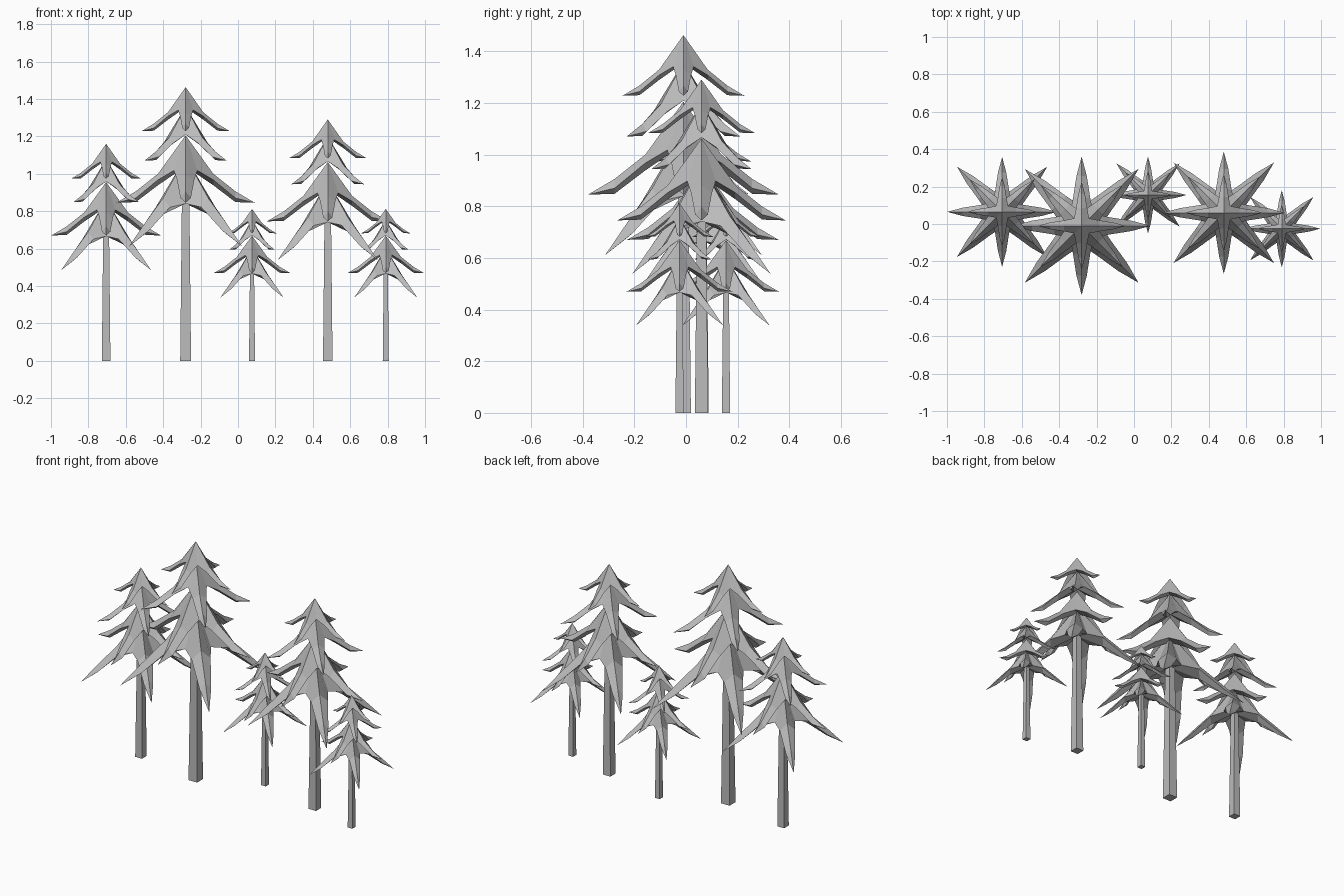
import bpy
import bmesh
from math import cos, sin, pi
from mathutils import Vector

cube = bpy.data.objects.get("Cube")
if cube:
    bpy.data.objects.remove(cube, do_unlink=True)

grey = bpy.data.materials.new("plain grey")
grey.use_nodes = True
grey.diffuse_color = (0.5, 0.5, 0.5, 1)
grey.node_tree.nodes["Principled BSDF"].inputs["Base Color"].default_value = (0.5, 0.5, 0.5, 1)

# Branch sections: distance along branch, half width, ridge drop, edge drop, keel drop
FLARED = [(0.4, 0.125, 0.57, 0.66, 0.74), (0.72, 0.075, 0.83, 0.93, 0.99)]
STRAIGHT = [(0.4, 0.125, 0.46, 0.56, 0.64), (0.72, 0.075, 0.74, 0.82, 0.86)]

# Tiers: name, reach, apex height, tip height, turn, branch sections
TIERS = [
    ("top", 0.236, 1.463, 1.228, 0, FLARED),
    ("upper", 0.312, 1.36, 1.07, pi / 4, FLARED),
    ("middle", 0.37, 1.205, 0.845, 0, FLARED),
    ("lower", 0.43, 1.09, 0.61, pi / 4, STRAIGHT),
]


def finish(bm, name, place, scale):
    bmesh.ops.recalc_face_normals(bm, faces=bm.faces)
    mesh = bpy.data.meshes.new(name)
    bm.to_mesh(mesh)
    bm.free()
    mesh.materials.append(grey)
    obj = bpy.data.objects.new(name, mesh)
    obj.location = (*place, 0)
    obj.scale = (scale,) * 3
    bpy.context.collection.objects.link(obj)


def branch_tier(name, place, scale, reach, apex, tip, turn, sections):
    """Four drooping, ridged branches joined around one peak."""
    bm = bmesh.new()
    drop = apex - tip

    def point(along, side, fall, angle):
        x, y = along * reach, side * reach
        return bm.verts.new((x * cos(angle) - y * sin(angle),
                             x * sin(angle) + y * cos(angle), apex - fall * drop))

    peak = point(0, 0, 0, 0)
    hollow = point(0, 0, 0.46, 0)
    angles = [turn + i * pi / 2 for i in range(4)]
    valleys = [point(0.24, 0, 0.52, a + pi / 4) for a in angles]
    for i, a in enumerate(angles):
        right, left = valleys[i - 1], valleys[i]
        # Ring order: ridge, left edge, keel, right edge
        rings = [[peak, left, hollow, right]]
        for along, half, ridge, edge, keel in sections:
            rings.append([point(along, 0, ridge, a), point(along, half, edge, a),
                          point(along, 0, keel, a), point(along, -half, edge, a)])
        for inner, outer in zip(rings, rings[1:]):
            for k in range(4):
                n = (k + 1) % 4
                bm.faces.new((inner[k], inner[n], outer[n], outer[k]))
        end = point(1, 0, 1, a)
        for k in range(4):
            bm.faces.new((rings[-1][k], rings[-1][(k + 1) % 4], end))
    finish(bm, name, place, scale)


def trunk(name, place, scale):
    """Square trunk, narrowing upward into the branches."""
    bm = bmesh.new()
    bmesh.ops.create_cube(bm, size=1)
    for v in bm.verts:
        high = v.co.z > 0
        width = 0.034 if high else 0.058
        v.co = Vector((v.co.x * width, v.co.y * width, 1.15 if high else 0))
    finish(bm, name, place, scale)


# Trees: name, position, scale
TREES = [
    ("far_right_tree", (-0.705, 0.065), 0.793),
    ("tallest_tree", (-0.28, -0.01), 1.0),
    ("small_back_tree", (0.075, 0.155), 0.555),
    ("tall_left_tree", (0.48, 0.06), 0.882),
    ("small_left_tree", (0.79, -0.025), 0.555),
]
for name, place, scale in TREES:
    trunk(name + "_trunk", place, scale)
    for tier, *shape in TIERS:
        branch_tier(f"{name}_{tier}_branches", place, scale, *shape)
